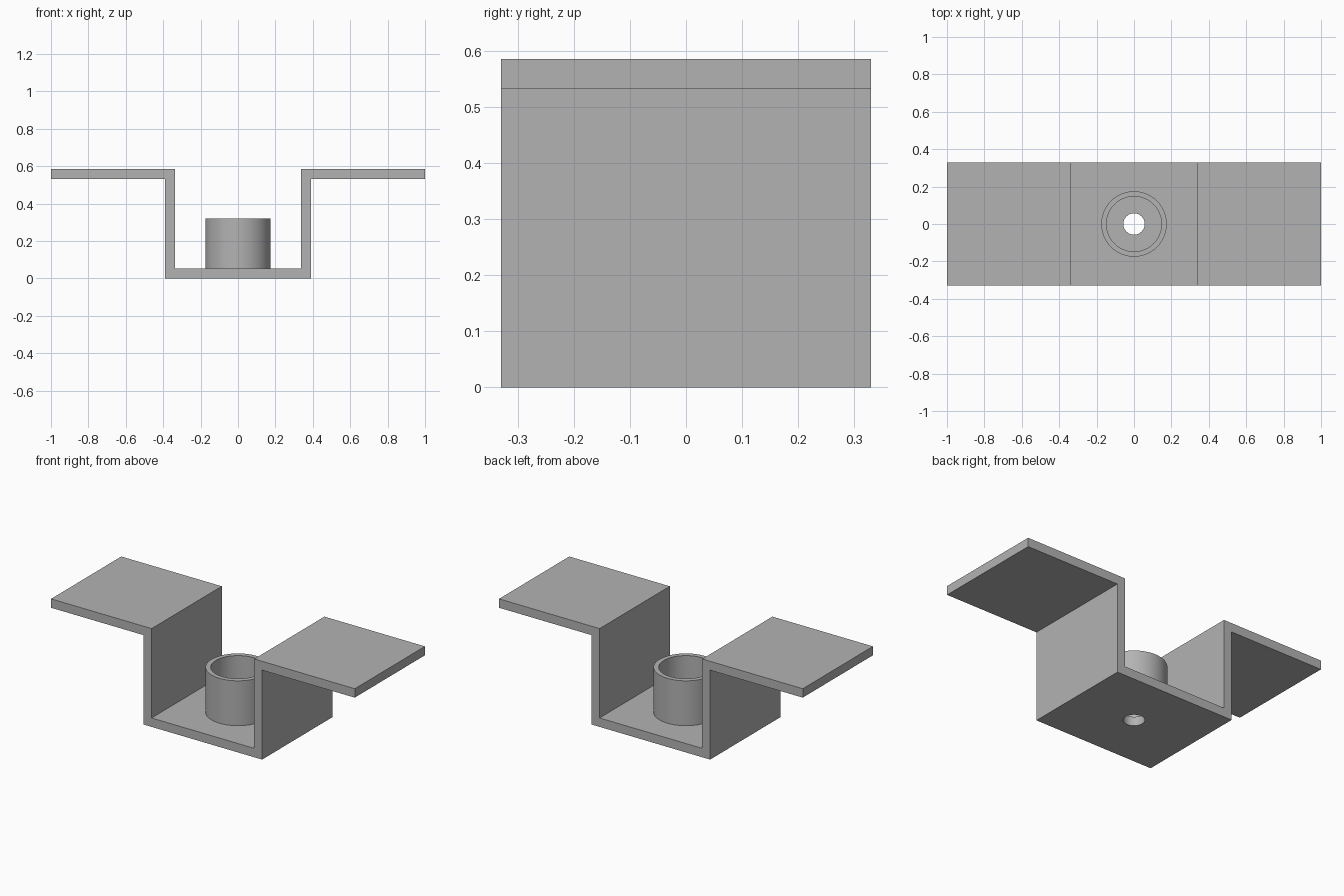
import bpy, bmesh, math
from mathutils import Matrix

if "Cube" in bpy.data.objects:
    bpy.data.objects.remove(bpy.data.objects["Cube"], do_unlink=True)

DEPTH, THICK, HEIGHT = 0.66, 0.053, 0.585
INNER, OUTER = 0.338, 0.39        # channel wall faces
HOLE_R, CUP_IN, CUP_OUT, CUP_TOP = 0.057, 0.147, 0.175, 0.32
SEGMENTS = 96

grey = bpy.data.materials.new("plain grey")
grey.use_nodes = True
colour = (0.45, 0.45, 0.45, 1)
grey.diffuse_color = colour
grey.node_tree.nodes["Principled BSDF"].inputs["Base Color"].default_value = colour


def make_object(name, bm):
    bmesh.ops.recalc_face_normals(bm, faces=bm.faces)
    mesh = bpy.data.meshes.new(name)
    bm.to_mesh(mesh)
    bm.free()
    mesh.materials.append(grey)
    obj = bpy.data.objects.new(name, mesh)
    bpy.context.collection.objects.link(obj)
    return obj


# Folded strip: half profile mirrored in x, then extruded through the depth
half = [(OUTER, 0), (OUTER, HEIGHT - THICK), (1, HEIGHT - THICK),
        (1, HEIGHT), (INNER, HEIGHT), (INNER, THICK)]
profile = half + [(-x, z) for x, z in reversed(half)]
bm = bmesh.new()
face = bm.faces.new([bm.verts.new((x, -DEPTH / 2, z)) for x, z in profile])
extruded = bmesh.ops.extrude_face_region(bm, geom=[face], use_keep_orig=True)
moved = [v for v in extruded["geom"] if isinstance(v, bmesh.types.BMVert)]
bmesh.ops.translate(bm, verts=moved, vec=(0, DEPTH, 0))
bracket = make_object("folded_bracket", bm)

# Round hole through the channel floor
bm = bmesh.new()
bmesh.ops.create_cone(bm, cap_ends=True, segments=SEGMENTS, radius1=HOLE_R,
                      radius2=HOLE_R, depth=THICK * 3,
                      matrix=Matrix.Translation((0, 0, THICK / 2)))
cutter = make_object("hole_cutter", bm)
cut = bracket.modifiers.new("floor_hole", 'BOOLEAN')
cut.operation = 'DIFFERENCE'
cut.solver = 'EXACT'
cut.object = cutter
cutter.hide_render = True
cutter.hide_set(True)

# Open collar standing on the channel floor
bm = bmesh.new()
ring = [bm.verts.new((r, 0, z)) for r, z in
        [(CUP_IN, THICK), (CUP_OUT, THICK), (CUP_OUT, CUP_TOP), (CUP_IN, CUP_TOP)]]
edges = [bm.edges.new((ring[i], ring[i + 1])) for i in range(3)]
edges.append(bm.edges.new((ring[3], ring[0])))
bmesh.ops.spin(bm, geom=ring + edges, cent=(0, 0, 0), axis=(0, 0, 1),
               angle=math.tau, steps=SEGMENTS, use_merge=True)
bmesh.ops.remove_doubles(bm, verts=bm.verts, dist=0.0001)
collar = make_object("collar", bm)

# Smooth round walls, crisp edges
bpy.ops.object.select_all(action='DESELECT')
for obj in (bracket, collar):
    obj.select_set(True)
bpy.context.view_layer.objects.active = collar
bpy.ops.object.shade_smooth_by_angle(angle=math.radians(30))
